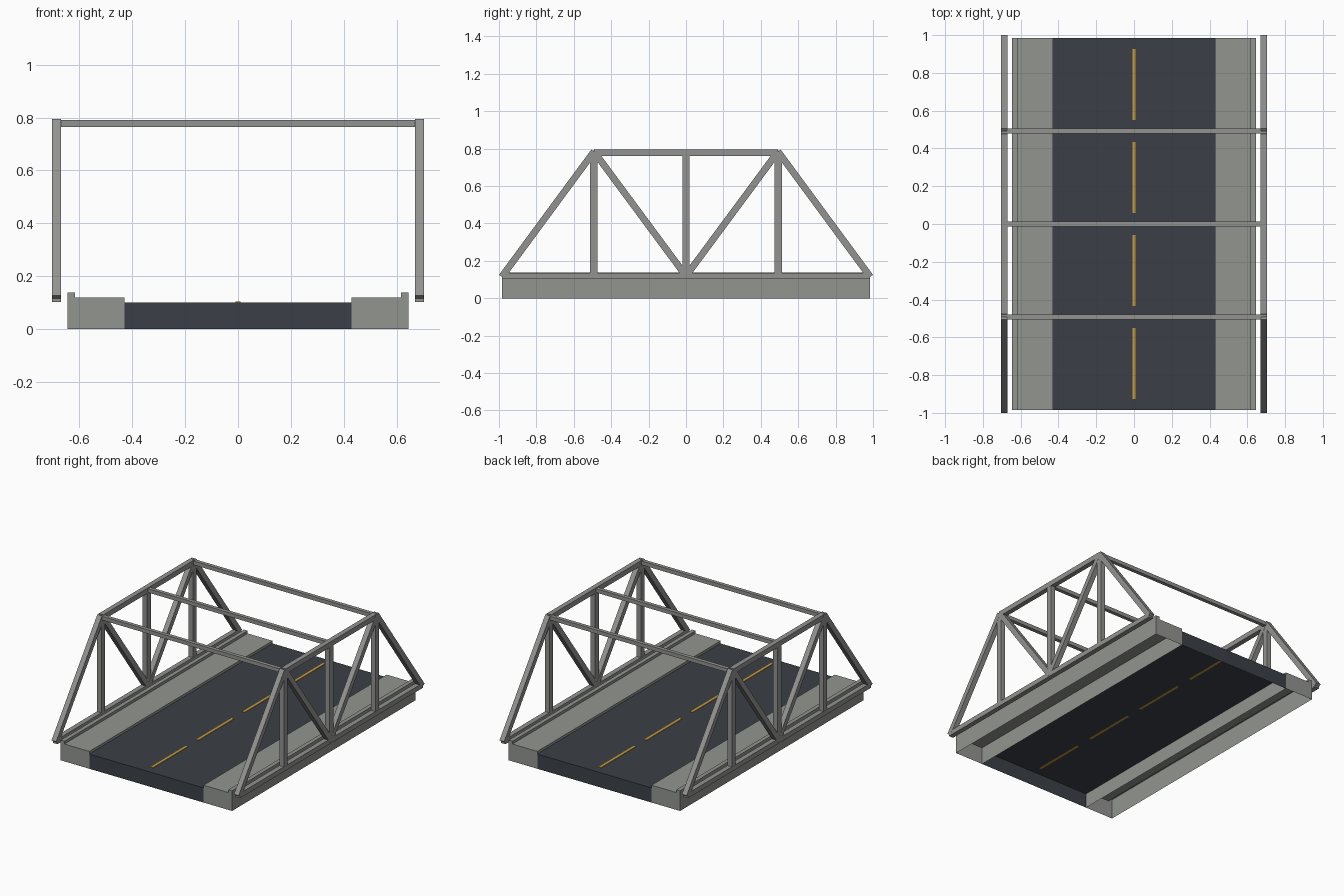
import bpy
from mathutils import Vector

cube = bpy.data.objects.get("Cube")
if cube:
    bpy.data.objects.remove(cube, do_unlink=True)


def material(name, r, g, b):
    m = bpy.data.materials.new(name)
    m.use_nodes = True
    m.diffuse_color = (r, g, b, 1)
    m.node_tree.nodes["Principled BSDF"].inputs["Base Color"].default_value = (r, g, b, 1)
    return m


concrete = material("concrete grey", 0.29, 0.30, 0.28)
steel = material("steel grey", 0.29, 0.295, 0.285)
asphalt = material("asphalt", 0.044, 0.051, 0.063)
yellow = material("lane yellow", 0.57, 0.32, 0.04)


def add_mesh(name, verts, faces, mat):
    me = bpy.data.meshes.new(name)
    me.from_pydata(verts, [], faces)
    me.materials.append(mat)
    ob = bpy.data.objects.new(name, me)
    bpy.context.collection.objects.link(ob)
    return ob


def box(name, centre, size, mat):
    bpy.ops.mesh.primitive_cube_add(size=1, location=centre)
    ob = bpy.context.object
    ob.name = name
    ob.scale = size
    ob.data.materials.append(mat)
    return ob


def beam(name, x, start, end, width, depth):
    """Square-ended bar in the plane x, between two (y, z) points."""
    a, b = Vector((x, *start)), Vector((x, *end))
    d = b - a
    ob = box(name, (a + b) / 2, (width, depth, d.length), steel)
    ob.rotation_euler = (Vector((0, 0, 1)).rotation_difference(d)).to_euler()
    return ob


def open_shell(name, profile, half, mat):
    """Extrude an (x, z) profile along y, with end caps and an open underside."""
    n = len(profile)
    verts = [(x, y, z) for y in (-half, half) for x, z in profile]
    faces = [(i, i + 1, n + i + 1, n + i) for i in range(n - 1)]
    faces += [tuple(range(n))[::-1], tuple(range(n, 2 * n))]
    return add_mesh(name, verts, faces, mat)


HALF = 0.985      # deck half length
ROAD = 0.43       # road half width
TRUSS_X = 0.687   # truss plane
PANEL = 0.492     # truss panel length
LOW, HIGH = 0.119, 0.777

# Road: top sheet with end caps, hollow below
road_verts = [(x, y, z) for y in (-HALF, HALF) for x in (-ROAD, ROAD) for z in (0, 0.1)]
add_mesh("road", road_verts, [(0, 2, 3, 1), (1, 3, 7, 5), (4, 5, 7, 6)], asphalt)

# Lane dashes
for i in range(4):
    box(f"lane_dash_{i + 1}", (0, (i - 1.5) * PANEL, 0.101), (0.018, 0.375, 0.004), yellow)

walk = [(ROAD, 0), (ROAD, 0.118), (0.617, 0.118), (0.617, 0.137), (0.645, 0.137), (0.645, 0)]

for side, s in (("left", 1), ("right", -1)):
    # Sidewalk with raised outer kerb
    profile = [(s * x, z) for x, z in walk]
    open_shell(f"{side}_sidewalk", profile if s < 0 else profile[::-1], HALF, concrete)

    # Truss chords
    x = s * TRUSS_X
    box(f"{side}_lower_chord", (x, 0, LOW), (0.034, 2 * HALF, 0.033), steel)
    box(f"{side}_upper_chord", (x, 0, HIGH), (0.034, 2 * PANEL, 0.035), steel)

    # Posts
    for i in (-1, 0, 1):
        beam(f"{side}_post_{i + 2}", x, (i * PANEL, LOW), (i * PANEL, HIGH), 0.033, 0.04)

    # Sloping end bars and inner diagonals
    for end, t in (("front", -1), ("back", 1)):
        top = (t * PANEL, HIGH + 0.007)
        beam(f"{side}_{end}_end_bar", x, (t * HALF, LOW - 0.004), top, 0.035, 0.036)
        beam(f"{side}_{end}_diagonal", x, (0, LOW), top, 0.035, 0.036)

# Overhead cross beams between the trusses
for i in (-1, 0, 1):
    box(f"cross_beam_{i + 2}", (0, i * PANEL, 0.777), (2 * TRUSS_X - 0.03, 0.026, 0.026), steel)
